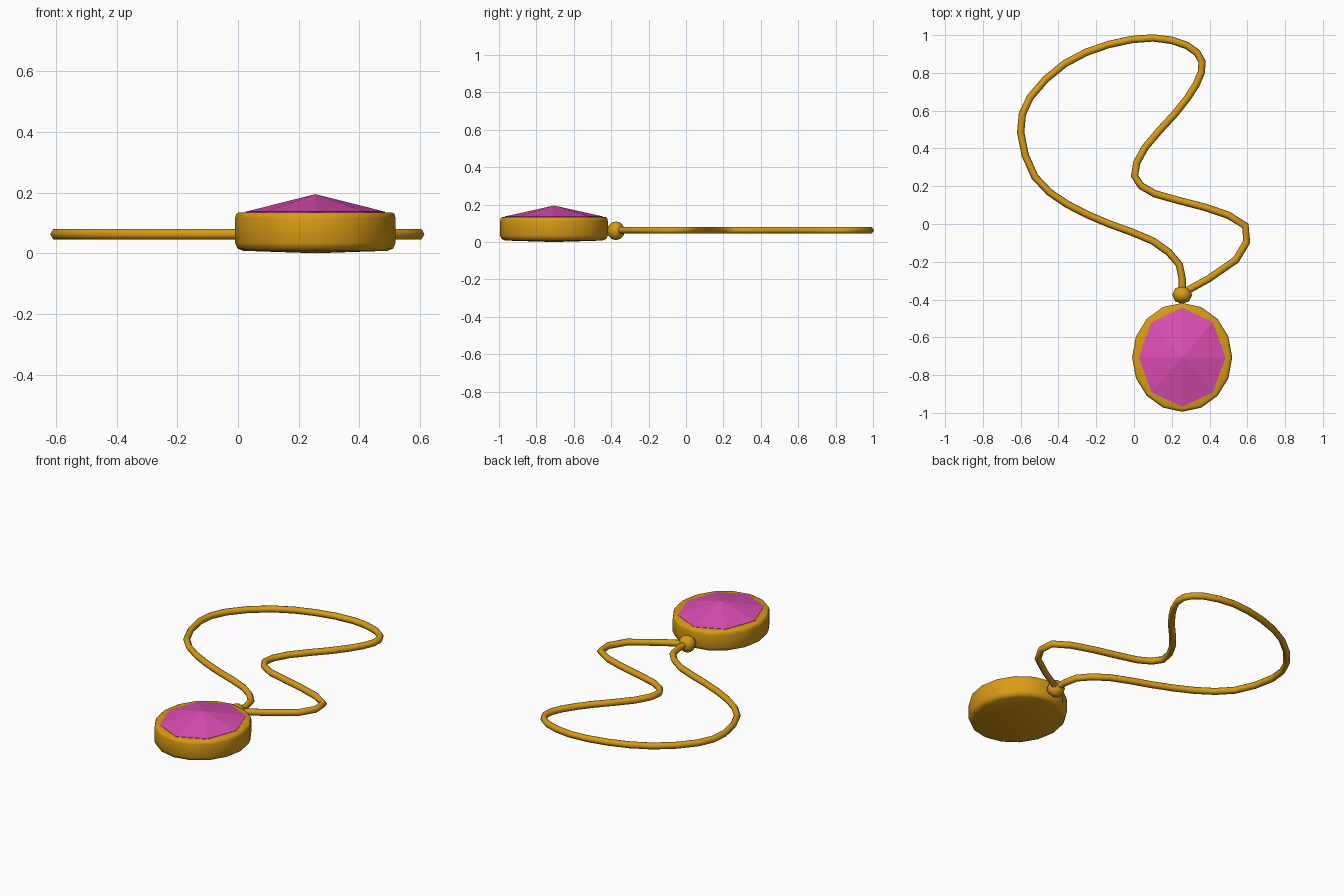
import bpy, bmesh, math
from mathutils import Vector

cube = bpy.data.objects.get("Cube")
if cube:
    bpy.data.objects.remove(cube, do_unlink=True)


def material(name, colour):
    mat = bpy.data.materials.new(name)
    mat.use_nodes = True
    mat.diffuse_color = colour
    mat.node_tree.nodes["Principled BSDF"].inputs["Base Color"].default_value = colour
    return mat


gold = material("gold", (0.69, 0.33, 0.008, 1))
pink = material("pink gem", (0.71, 0.075, 0.45, 1))


def make_object(name, rings, mat, smooth_angle=None):
    """Skin a list of equal rings; a one-point ring closes to a tip."""
    bm = bmesh.new()
    rows = [[bm.verts.new(p) for p in ring] for ring in rings]
    for a, b in zip(rows, rows[1:]):
        n = max(len(a), len(b))
        for i in range(n):
            j = (i + 1) % n
            corners = [a[i % len(a)], a[j % len(a)], b[j % len(b)], b[i % len(b)]]
            bm.faces.new(list(dict.fromkeys(corners)))
    for row in (rows[0], rows[-1]):
        if len(row) > 2:
            bm.faces.new(row)
    bmesh.ops.recalc_face_normals(bm, faces=bm.faces)
    mesh = bpy.data.meshes.new(name)
    bm.to_mesh(mesh)
    bm.free()
    mesh.materials.append(mat)
    obj = bpy.data.objects.new(name, mesh)
    bpy.context.collection.objects.link(obj)
    if smooth_angle:
        bpy.ops.object.select_all(action="DESELECT")
        obj.select_set(True)
        bpy.context.view_layer.objects.active = obj
        bpy.ops.object.shade_smooth_by_angle(angle=math.radians(smooth_angle))
    return obj


def oval(cx, cy, rx, ry, z, sides):
    if rx == 0:
        return [(cx, cy, z)]
    turn = 2 * math.pi / sides
    return [(cx + rx * math.cos(i * turn), cy + ry * math.sin(i * turn), z)
            for i in range(sides)]


# Oval pendant setting, with a faintly domed back and rounded rims
CX, CY = 0.255, -0.706
profile = [(0, 0), (0.9, 0.008), (0.97, 0.016), (1, 0.035),
           (1, 0.115), (0.985, 0.13), (0.95, 0.135), (0.8, 0.135), (0, 0.13)]
make_object("pendant_setting",
            [oval(CX, CY, 0.265 * s, 0.288 * s, z, 16) for s, z in profile],
            gold, 50)

# Eight-sided faceted gem
make_object("gem", [oval(CX, CY, 0.23, 0.262, 0.134, 8), oval(CX, CY, 0.23, 0.262, 0.137, 8),
                    oval(CX, CY, 0, 0, 0.195, 8)], pink)

# Bead joining the cord to the pendant
bead = []
for i in range(7):
    a = math.pi * i / 6
    r = 0.053 * math.sin(a) if 0 < i < 6 else 0
    bead.append(oval(CX, -0.375, r, r * 0.9, 0.06 - 0.05 * math.cos(a), 8))
make_object("bead", bead, gold, 50)

# Cord: a smooth path through control points, swept with a hexagon
controls = [(.255, -.36), (.24, -.215), (.1, -.09), (-.13, 0), (-.355, .105),
            (-.525, .25), (-.6, .485), (-.55, .67), (-.365, .85), (-.135, .95),
            (.1, .985), (.28, .945), (.36, .86), (.33, .74), (.22, .587),
            (.06, .407), (.003, .255), (.11, .16), (.37, .09), (.59, -.01),
            (.54, -.19), (.26, -.365)]
points = [Vector((x, y, 0.063)) for x, y in controls]
path = []
for i in range(len(points) - 1):
    p0, p1 = points[max(i - 1, 0)], points[i]
    p2, p3 = points[i + 1], points[min(i + 2, len(points) - 1)]
    path += [p1, (p1 + p2) * 0.5625 - (p0 + p3) * 0.0625]
path.append(points[-1])

RADIUS = 0.0195
rings = []
for i, p in enumerate(path):
    along = (path[min(i + 1, len(path) - 1)] - path[max(i - 1, 0)]).normalized()
    side = Vector((along.y, -along.x, 0))
    rings.append([p + RADIUS * (side * math.cos(k * math.pi / 3)
                  + Vector((0, 0, math.sin(k * math.pi / 3)))) for k in range(6)])
make_object("cord", rings, gold, 65)
